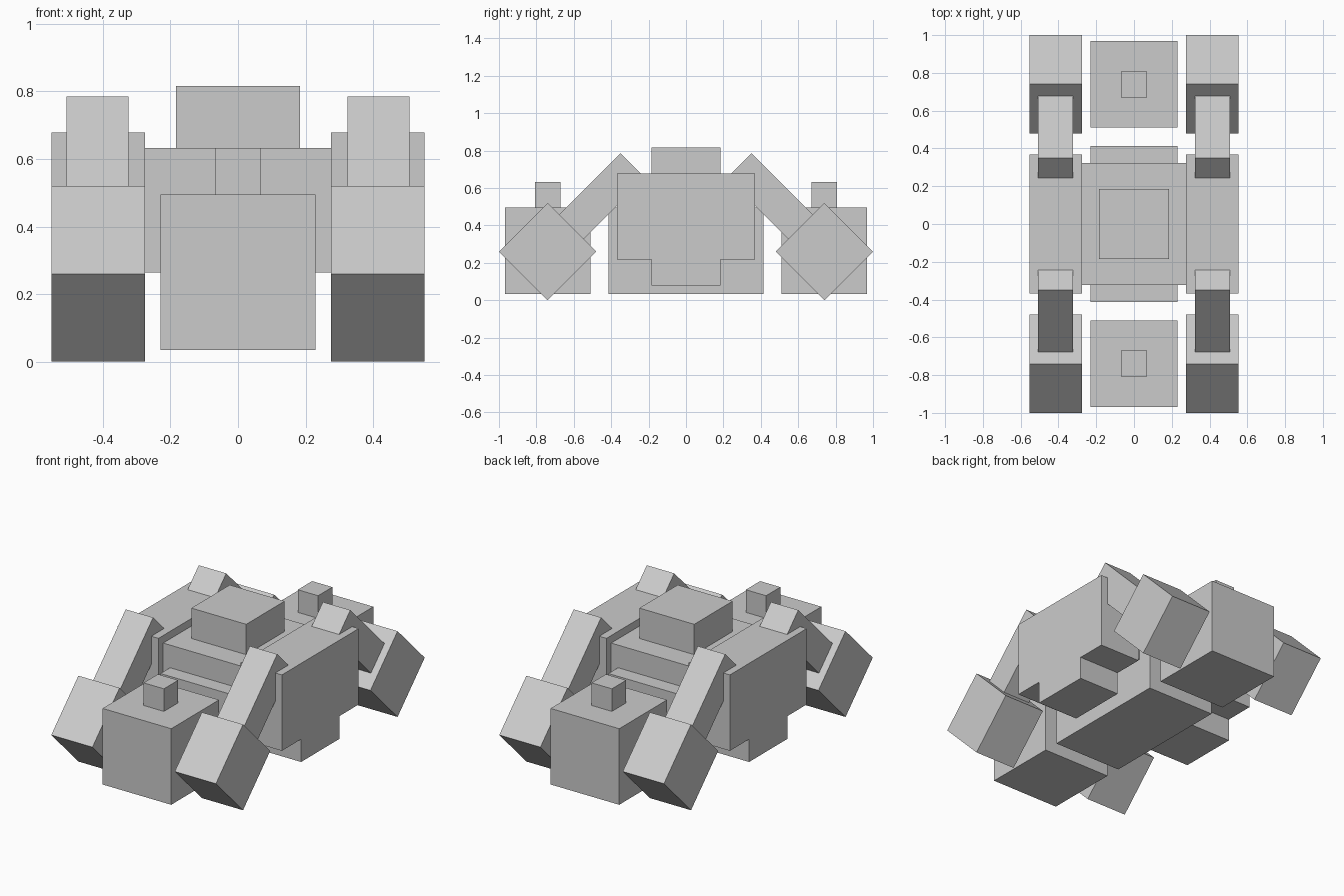
import bpy, bmesh

if "Cube" in bpy.data.objects:
    bpy.data.objects.remove(bpy.data.objects["Cube"])


def prism(name, x0, x1, profile):
    """Extrude a (y, z) profile from x0 to x1."""
    bm = bmesh.new()
    face = bm.faces.new([bm.verts.new((x0, y, z)) for y, z in profile])
    ext = bmesh.ops.extrude_face_region(bm, geom=[face])
    verts = [v for v in ext["geom"] if isinstance(v, bmesh.types.BMVert)]
    bmesh.ops.translate(bm, verts=verts, vec=(x1 - x0, 0, 0))
    bmesh.ops.recalc_face_normals(bm, faces=bm.faces)
    me = bpy.data.meshes.new(name)
    bm.to_mesh(me)
    bm.free()
    ob = bpy.data.objects.new(name, me)
    bpy.context.collection.objects.link(ob)
    return ob


def box(name, hx, y0, y1, z0, z1):
    return prism(name, -hx, hx, [(y0, z0), (y1, z0), (y1, z1), (y0, z1)])


# Central body
box("lower_hull", 0.23, -0.414, 0.414, 0.034, 0.495)
box("core", 0.276, -0.322, 0.322, 0.264, 0.632)
box("top_block", 0.184, -0.184, 0.184, 0.632, 0.816)

# End blocks with small studs on top
for end, s in (("front", -1), ("back", 1)):
    box(end + "_block", 0.23, s * 0.51, s * 0.968, 0.034, 0.495)
    box(end + "_stud", 0.068, s * 0.67, s * 0.807, 0.495, 0.632)

# Side panels with a lower tab, plus slanted legs and diamond feet
panel = [(-0.368, 0.218), (-0.184, 0.218), (-0.184, 0.08), (0.184, 0.08),
         (0.184, 0.218), (0.368, 0.218), (0.368, 0.678), (-0.368, 0.678)]
for side, sx in (("left", -1), ("right", 1)):
    prism(side + "_panel", sx * 0.276, sx * 0.552, panel)
    for end, s in (("front", -1), ("back", 1)):
        tag = f"{end}_{side}"
        leg = [(0.35, 0.785), (0.22, 0.655), (0.675, 0.2), (0.805, 0.33)]
        prism(tag + "_leg", sx * 0.324, sx * 0.508, [(s * y, z) for y, z in leg])
        cy, cz, r = 0.74, 0.26, 0.26
        foot = [(cy + r, cz), (cy, cz + r), (cy - r, cz), (cy, cz - r)]
        prism(tag + "_foot", sx * 0.276, sx * 0.552, [(s * y, z) for y, z in foot])
